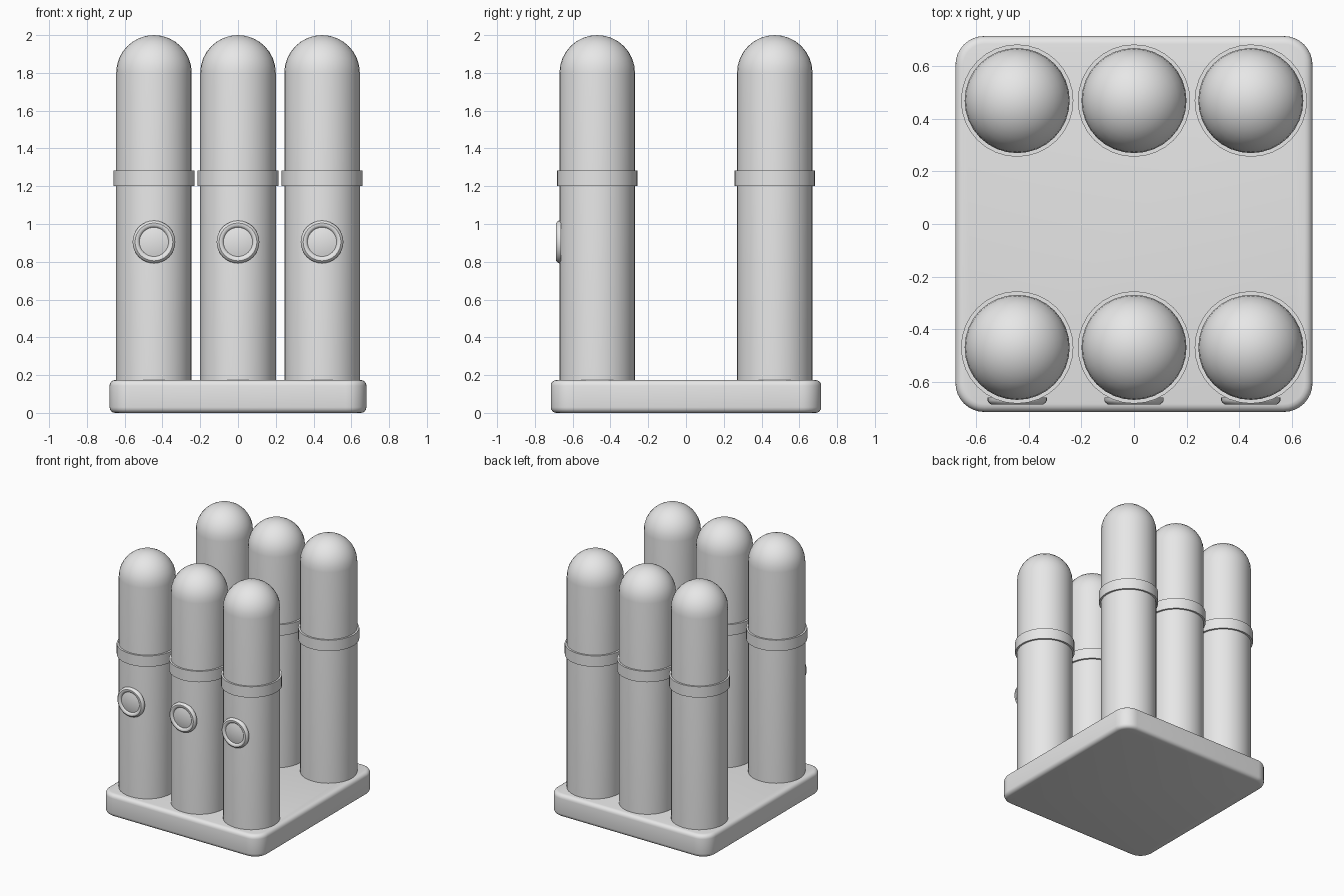
import bpy, bmesh, math
from mathutils import Matrix

if "Cube" in bpy.data.objects:
    bpy.data.objects.remove(bpy.data.objects["Cube"])

grey = bpy.data.materials.new("plain grey")
grey.diffuse_color = (0.8, 0.8, 0.8, 1)
grey.use_nodes = True
grey.node_tree.nodes["Principled BSDF"].inputs["Base Color"].default_value = grey.diffuse_color


def finish(bm, name, angle=35):
    bmesh.ops.remove_doubles(bm, verts=bm.verts, dist=1e-5)
    bmesh.ops.recalc_face_normals(bm, faces=bm.faces)
    me = bpy.data.meshes.new(name)
    bm.to_mesh(me)
    bm.free()
    me.materials.append(grey)
    ob = bpy.data.objects.new(name, me)
    bpy.context.collection.objects.link(ob)
    bpy.ops.object.select_all(action='DESELECT')
    ob.select_set(True)
    bpy.context.view_layer.objects.active = ob
    bpy.ops.object.shade_smooth_by_angle(angle=math.radians(angle))
    return ob


def lathe(name, profile, matrix, steps=32):
    """Spin a (radius, height) profile round z, then place it."""
    bm = bmesh.new()
    vs = [bm.verts.new((r, 0, z)) for r, z in profile]
    es = [bm.edges.new(p) for p in zip(vs, vs[1:])]
    bmesh.ops.spin(bm, geom=vs + es, cent=(0, 0, 0), axis=(0, 0, 1),
                   angle=2 * math.pi, steps=steps, use_merge=True)
    bm.transform(matrix)
    return finish(bm, name)


# base slab: rounded corners, then softened top and bottom rims
HX, HY, H = 0.68, 0.716, 0.174
bm = bmesh.new()
bmesh.ops.create_cube(bm, size=1, matrix=Matrix.Translation((0, 0, H / 2))
                      @ Matrix.Diagonal((2 * HX, 2 * HY, H, 1)))
upright = [e for e in bm.edges if abs(e.verts[0].co.z - e.verts[1].co.z) > 0.1]
bmesh.ops.bevel(bm, geom=upright, offset=0.11, segments=8, profile=0.5, affect='EDGES')
rims = [e for e in bm.edges if abs(e.verts[0].co.z - e.verts[1].co.z) < 1e-4]
bmesh.ops.bevel(bm, geom=rims, offset=0.03, segments=4, profile=0.5, affect='EDGES')
finish(bm, "base")

# profiles
R = 0.2
tube = [(0, 0.16), (R, 0.16), (R, 1.8)]
tube += [(R * math.cos(a), 1.8 + R * math.sin(a))
         for a in (math.pi / 2 * i / 8 for i in range(1, 8))] + [(0, 2.0)]
band = [(0.19, 1.2), (0.214, 1.2), (0.214, 1.284), (0.19, 1.284), (0.19, 1.2)]
button = [(0, 0), (0.113, 0), (0.113, 0.012), (0.108, 0.02), (0.1, 0.026),
          (0.09, 0.026), (0.082, 0.022), (0.077, 0.015), (0.06, 0.019),
          (0.035, 0.023), (0, 0.025)]

# six domed tubes with bands; front row carries round buttons
for row, y in (("front", -0.47), ("back", 0.47)):
    for side, x in (("left", -0.445), ("middle", 0), ("right", 0.445)):
        place = Matrix.Translation((x, y, 0))
        lathe(f"{row}_{side}_tube", tube, place)
        lathe(f"{row}_{side}_band", band, place)
        if row == "front":
            lathe(f"{side}_button", button, Matrix.Translation((x, -0.661, 0.905))
                  @ Matrix.Rotation(math.pi / 2, 4, 'X'))
